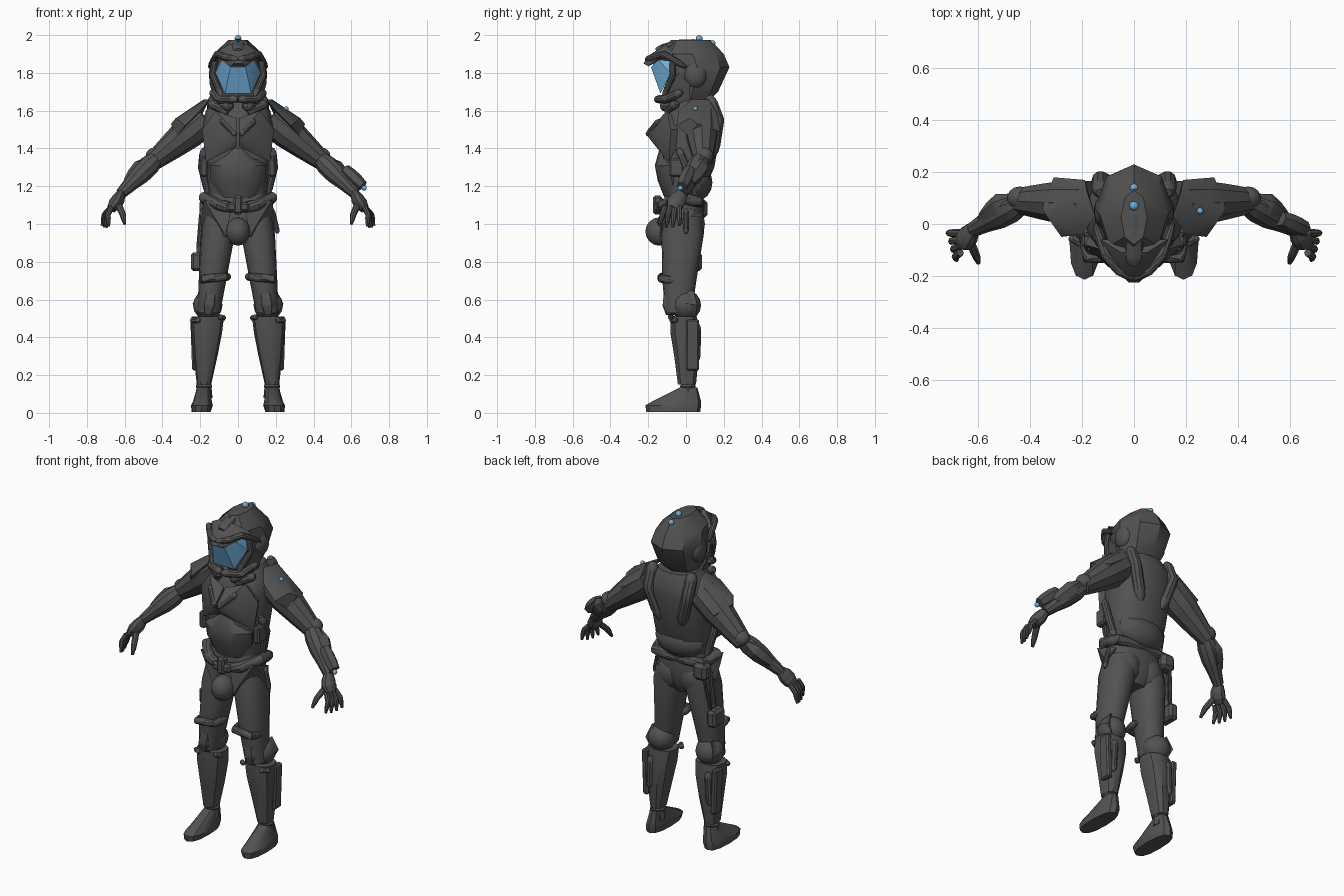
import bpy, bmesh
from math import sin, cos, pi, radians, copysign
from mathutils import Vector, Matrix

cube = bpy.data.objects.get("Cube")
if cube:
    bpy.data.objects.remove(cube, do_unlink=True)


def make_material(name, colour):
    material = bpy.data.materials.new(name)
    material.use_nodes = True
    material.diffuse_color = colour
    material.node_tree.nodes["Principled BSDF"].inputs["Base Color"].default_value = colour
    return material


ARMOUR = make_material("dark grey armour", (.085, .085, .085, 1))
GLASS = make_material("blue glass", (.16, .42, .68, 1))


def finish(name, bm, mirror=False, material=ARMOUR):
    """Turn a bmesh into a shaded object, mirrored to the other side on request."""
    bmesh.ops.recalc_face_normals(bm, faces=bm.faces[:])
    mesh = bpy.data.meshes.new(name)
    bm.to_mesh(mesh)
    bm.free()
    mesh.materials.append(material)
    mesh.shade_smooth()
    mesh.set_sharp_from_angle(angle=radians(35))
    obj = bpy.data.objects.new(name, mesh)
    bpy.context.collection.objects.link(obj)
    if mirror:
        obj.modifiers.new("Mirror", "MIRROR").use_mirror_merge = False


def skin(name, rings, **options):
    """Join rings of points into a closed surface."""
    bm = bmesh.new()
    loops = [[bm.verts.new(point) for point in ring] for ring in rings]
    count = len(loops[0])
    for low, high in zip(loops, loops[1:]):
        for i in range(count):
            j = (i + 1) % count
            bm.faces.new((low[i], low[j], high[j], high[i]))
    bm.faces.new(loops[0])
    bm.faces.new(loops[-1])
    finish(name, bm, **options)


def circle(sides):
    return [(cos(2 * pi * i / sides), sin(2 * pi * i / sides)) for i in range(sides)]


def loft(name, sections, sides=16, boxy=.8, lean=(0, 0), **options):
    """Stack level outlines of height, half width, front y and back y, leaning in x from first to last."""
    rings = []
    bottom, top = sections[0][0], sections[-1][0]
    for z, half, front, back in sections:
        x = lean[0] + (lean[1] - lean[0]) * (z - bottom) / (top - bottom)
        middle, depth = (front + back) / 2, (back - front) / 2
        rings.append([(x + half * copysign(abs(c) ** boxy, c), middle + depth * copysign(abs(s) ** boxy, s), z)
                      for c, s in circle(sides)])
    skin(name, rings, **options)


def sample(values, t):
    """Blend evenly along a list of numbers or vectors."""
    place = t * (len(values) - 1)
    i = min(int(place), len(values) - 2)
    return values[i] + (values[i + 1] - values[i]) * (place - i)


def tube(name, points, radii, sides=10, flat=1, steps=12, **options):
    """Run a round section along a path, its radius blending through the given list."""
    points = [Vector(point) for point in points]
    start = Vector((0, 0, copysign(1, points[-1].z - points[0].z)))
    rings = []
    for i in range(steps + 1):
        t = i / steps
        ahead, behind = sample(points, min(t + .1, 1)), sample(points, max(t - .1, 0))
        turn = start.rotation_difference(ahead - behind)
        r = sample(radii, t)
        rings.append([sample(points, t) + turn @ Vector((r * c, r * flat * s, 0)) for c, s in circle(sides)])
    skin(name, rings, **options)


def bar(name, points, r, **options):
    """Tube of one thickness with softened ends."""
    tube(name, points, [r / 2] + [r] * 8 + [r / 2], **options)


def plate(name, points, both=False, **options):
    """Angular armour piece spanned between corner points."""
    bm = bmesh.new()
    if both:
        points = points + [(-x, y, z) for x, y, z in points if x]
    for point in points:
        bm.verts.new(point)
    hull = bmesh.ops.convex_hull(bm, input=bm.verts[:])
    spare = {v for v in hull["geom_interior"] + hull["geom_unused"] if isinstance(v, bmesh.types.BMVert)}
    bmesh.ops.delete(bm, geom=list(spare), context="VERTS")
    finish(name, bm, **options)


def placed(centre, size, tilt):
    return Matrix.Translation(centre) @ Matrix.Rotation(radians(tilt), 4, "Y") @ Matrix.Diagonal((*size, 1))


def block(name, centre, size, tilt=0, **options):
    """Box with cut corners, tilted sideways."""
    bm = bmesh.new()
    bmesh.ops.create_cube(bm, size=1, matrix=placed(centre, size, tilt))
    bmesh.ops.bevel(bm, geom=bm.edges[:], offset=min(size) / 4, segments=1, affect="EDGES")
    finish(name, bm, **options)


def ball(name, centre, size, tilt=0, **options):
    bm = bmesh.new()
    bmesh.ops.create_uvsphere(bm, u_segments=14, v_segments=8, radius=1, matrix=placed(centre, size, tilt))
    finish(name, bm, **options)


# Joints of the left limbs
SHOULDER, ELBOW, WRIST = Vector((.17, .08, 1.56)), Vector((.45, .09, 1.33)), Vector((.62, -.02, 1.16))
KNUCKLE, THUMB_ROOT = Vector((.67, -.07, 1.08)), Vector((.64, -.05, 1.12))
KNEE, ANKLE = Vector((.16, 0, .57)), Vector((.18, .01, .14))

# Helmet shell, crest, ears and neck
loft("helmet_shell", [(1.62, .08, -.06, .09), (1.7, .13, -.1, .17), (1.83, .15, -.11, .23),
                      (1.9, .13, -.13, .2), (1.975, .05, -.08, .13)], sides=8, boxy=.95)
bar("helmet_crest", [(0, -.16, 1.92), (0, -.05, 1.955), (0, .08, 1.96)], .035, flat=.6)
ball("neck", centre=(0, .02, 1.6), size=(.1, .1, .1))
ball("ear_cover", centre=(.12, .05, 1.79), size=(.035, .06, .07), mirror=True)
plate("cheek_guard", [(.15, -.04, 1.8), (.15, .02, 1.74), (.1, -.1, 1.69), (.1, -.08, 1.62), (.12, .02, 1.64)], mirror=True)

# Visor, brow and jaw
plate("visor", [(.085, -.15, 1.87), (.12, -.08, 1.8), (.1, -.05, 1.86), (.07, -.135, 1.69), (.04, -.185, 1.83)],
      both=True, material=GLASS)
plate("brow_plate", [(.02, -.225, 1.85), (.04, -.2, 1.835), (.1, -.15, 1.875), (.13, -.06, 1.9), (.05, -.11, 1.95),
                     (.03, -.2, 1.89)], both=True)
bar("brow_tube", [(0, -.21, 1.87), (.06, -.18, 1.88), (.11, -.12, 1.9), (.15, 0, 1.83)], .018, mirror=True)
bar("visor_side_frame", [(.12, -.07, 1.88), (.135, -.07, 1.79), (.085, -.12, 1.67)], .017, mirror=True)
bar("jaw_tube", [(.14, -.02, 1.7), (.1, -.11, 1.66), (0, -.16, 1.66)], .022, mirror=True)
bar("chin_filter", [(.09, -.05, 1.62), (.04, -.13, 1.63)], .03, mirror=True)

# Torso
loft("torso", [(1.14, .15, -.1, .08), (1.3, .17, -.13, .15), (1.53, .19, -.12, .19), (1.6, .17, -.1, .185),
               (1.66, .12, -.06, .16)])
loft("belly_plate", [(1.14, .1, -.115, 0), (1.23, .145, -.15, 0), (1.31, .15, -.165, 0), (1.4, .03, -.14, 0)], boxy=1)
plate("chest_plate", [(.005, -.215, 1.48), (.1, -.165, 1.48), (.19, -.08, 1.5), (.17, -.09, 1.33), (.005, -.16, 1.41),
                      (.005, -.13, 1.56), (.12, -.1, 1.6), (.15, 0, 1.5)], mirror=True)
bar("chest_chevron", [(.01, -.205, 1.47), (.09, -.14, 1.55)], .016, mirror=True)
bar("collar_bar", [(.05, -.1, 1.59), (.15, -.05, 1.64)], .024, mirror=True)
bar("side_tube", [(.18, -.04, 1.4), (.19, 0, 1.3), (.15, .02, 1.14)], .022, mirror=True)
block("side_clip", centre=(.18, -.05, 1.3), size=(.04, .08, .1), mirror=True)
bar("back_bar", [(.13, .12, 1.68), (.13, .17, 1.55), (.07, .14, 1.36)], .034, mirror=True)
ball("lower_back_plate", centre=(0, .05, 1.22), size=(.16, .09, .1))

# Hips and belt
loft("pelvis", [(.9, .06, -.1, .05), (.97, .15, -.13, .09), (1.06, .175, -.12, .095), (1.16, .155, -.1, .085)])
ball("buttock", centre=(.075, .03, 1), size=(.085, .07, .1), mirror=True)
ball("groin_guard", centre=(0, -.14, .96), size=(.065, .075, .075))
bar("belt_tube", [(0, -.13, 1.08), (.1, -.12, 1.1), (.18, -.04, 1.14), (.16, .06, 1.12), (0, .08, 1.11)], .03, mirror=True)
plate("hip_plate", [(.04, -.13, 1.07), (.18, -.1, 1.13), (.2, 0, 1), (.06, -.14, .93), (.17, .05, 1.07)], mirror=True)
block("buckle", centre=(0, -.145, 1.09), size=(.12, .05, .05))
block("buckle_tab", centre=(0, -.15, 1.1), size=(.05, .05, .1))
block("rear_pouch", centre=(-.16, .075, 1.08), size=(.09, .08, .1))
bar("holster_strap", [(-.19, .04, 1.08), (-.21, .03, .84)], .014)
bar("holster_rear_strap", [(-.18, .09, 1.06), (-.21, .06, .84)], .01)
block("holster", centre=(-.22, .03, .8), size=(.06, .11, .1))
bar("hip_rod", [(.18, 0, 1.08), (.21, 0, .95)], .014)

# Legs
loft("thigh", [(.53, .06, -.11, .03), (.7, .073, -.125, .055), (.95, .09, -.13, .095), (1.04, .085, -.11, .085)],
     boxy=.9, lean=(.155, .095), mirror=True)
bar("thigh_band", [(.19, -.04, .7), (.18, -.13, .71), (.07, -.13, .72), (.05, -.04, .72)], .022, mirror=True)
ball("knee_joint", centre=KNEE, size=(.08, .08, .08), mirror=True)
plate("knee_side_guard", [(.18, -.05, .64), (.2, .04, .65), (.24, 0, .58), (.23, .06, .57), (.2, .05, .51), (.2, -.06, .52),
                          (.14, .02, .58)], mirror=True)
tube("knee_cap", [KNEE + Vector((-.02, -.08, .1)), KNEE + Vector((0, -.08, -.05))], [.03, .045, .05, .03],
     sides=6, mirror=True)
loft("shin", [(.15, .038, -.045, .055), (.3, .063, -.065, .07), (.42, .08, -.085, .075), (.51, .086, -.085, .06)],
     sides=10, lean=(ANKLE.x, KNEE.x), mirror=True)
bar("shin_rod", [(.2, -.08, .49), (.25, -.05, .49)], .014, mirror=True)
bar("inner_shin_rod", [(.07, -.06, .5), (.1, -.09, .51)], .014, mirror=True)
block("calf_side_plate", centre=(.23, .035, .36), size=(.035, .07, .27), tilt=2, mirror=True)
bar("calf_bar", [(.19, .06, .47), (.2, .055, .27)], .022, mirror=True)
tube("ankle", [ANKLE - Vector((0, 0, .06)), ANKLE + Vector((0, 0, .05))], [.045, .04, .036], mirror=True)
ball("ankle_ring", centre=ANKLE, size=(.045, .042, .02), mirror=True)
loft("boot", [(.005, .05, -.21, .075), (.04, .058, -.215, .08), (.06, .05, -.18, .08), (.135, .036, -.03, .06)],
     sides=12, lean=(.195, ANKLE.x), mirror=True)

# Arms
tube("upper_arm", [SHOULDER, ELBOW], [.09, .088, .07, .05], mirror=True)
plate("shoulder_plate", [(.15, .03, 1.66), (.18, .12, 1.66), (.2, -.04, 1.6), (.28, -.05, 1.52), (.19, .17, 1.58),
                         (.31, .18, 1.49), (.33, .02, 1.56), (.355, .06, 1.53), (.33, .02, 1.46)], mirror=True)
ball("elbow_pad", centre=ELBOW + Vector((-.01, .01, .03)), size=(.05, .045, .045), mirror=True)
tube("forearm", [ELBOW + Vector((-.03, 0, .03)), WRIST], [.04, .056, .054, .04, .03], mirror=True)
tube("forearm_guard", [ELBOW + Vector((.02, .01, .01)), WRIST + Vector((-.04, .04, .06))], [.02, .05, .045, .03],
     sides=6, mirror=True)
tube("wrist_device", [(.565, .02, 1.29), (.66, -.02, 1.2)], [.03, .036, .036, .03], sides=6)

# Hands, with the fingers fanned from back to front
tube("palm", [WRIST, THUMB_ROOT, KNUCKLE], [.025, .035, .037, .025], flat=1.3, mirror=True)
for i, finger in enumerate(("little", "ring", "middle", "index")):
    root = KNUCKLE + Vector((0, .035 - .025 * i, .01))
    tip = root + Vector((.05 - .012 * i, -.01 * i, -.1 - .01 * sin(i)))
    bend = (root + tip) / 2 + Vector((.012, 0, .01))
    tube(finger + "_finger", [root, bend, tip], [.015, .015, .014, .007], sides=8, mirror=True)
tube("thumb", [THUMB_ROOT, (.61, -.12, 1.05), (.6, -.15, 1)], [.018, .018, .015, .008], sides=8, mirror=True)

# Signal lamps
for name, centre, r in (("crown_lamp", (0, .07, 1.982), .018), ("rear_crown_lamp", (0, .14, 1.957), .016),
                        ("shoulder_lamp", (.255, .05, 1.61), .013), ("wrist_lamp", (.668, -.03, 1.19), .014)):
    ball(name, centre, (r, r, r), material=GLASS)
bar("lamp_stalk", [(0, .08, 1.965), (0, .135, 1.95)], .012)
